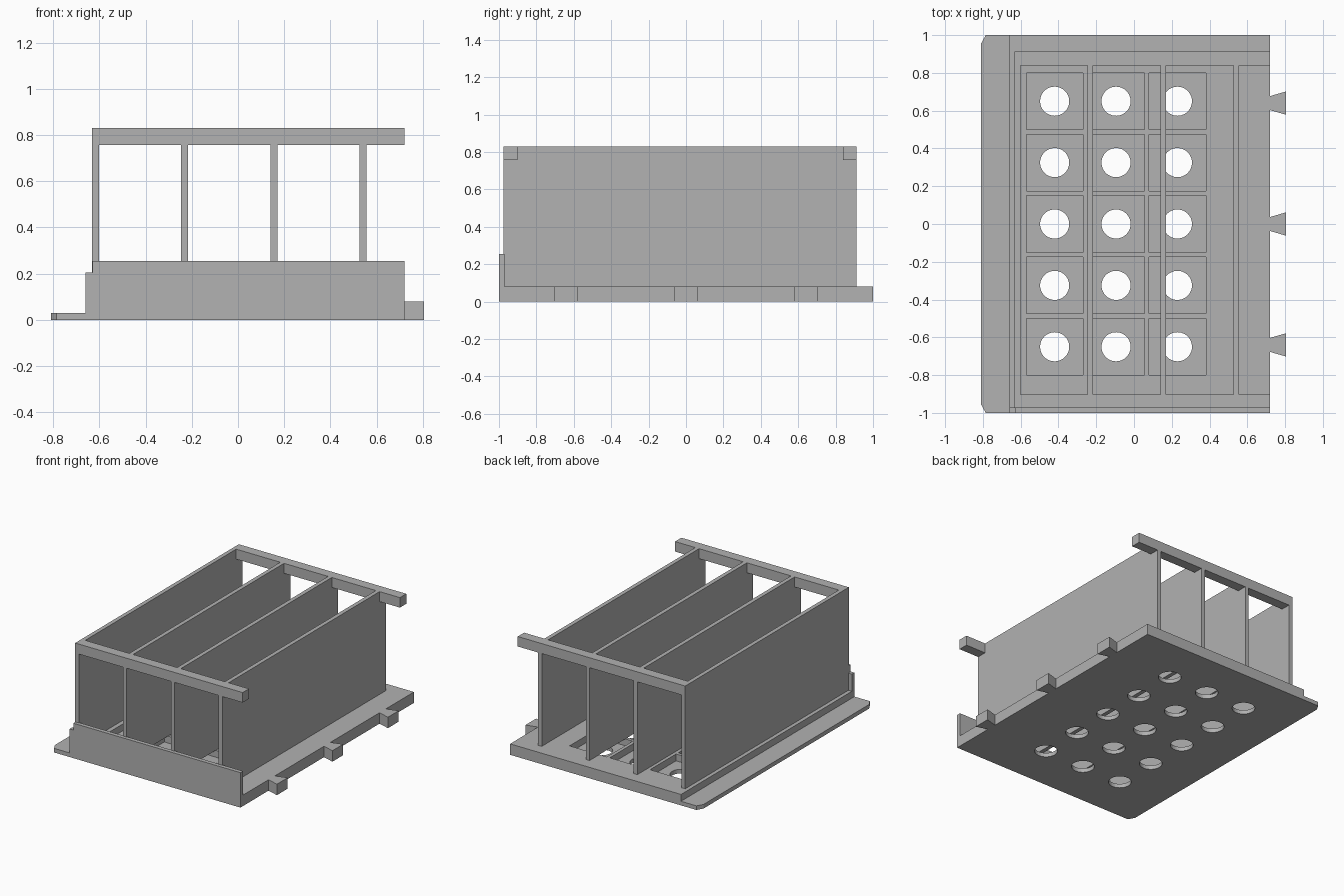
import bpy
import bmesh

cube = bpy.data.objects.get("Cube")
if cube:
    bpy.data.objects.remove(cube, do_unlink=True)

grey = bpy.data.materials.new("plain grey")
grey.use_nodes = True
COLOUR = (0.445, 0.445, 0.445, 1)
grey.diffuse_color = COLOUR
grey.node_tree.nodes["Principled BSDF"].inputs["Base Color"].default_value = COLOUR


def finish(name, bm):
    bmesh.ops.recalc_face_normals(bm, faces=bm.faces)
    mesh = bpy.data.meshes.new(name)
    bm.to_mesh(mesh)
    bm.free()
    mesh.materials.append(grey)
    obj = bpy.data.objects.new(name, mesh)
    bpy.context.collection.objects.link(obj)
    return obj


def add_prism(bm, outline, axis, low, high):
    """Extrude a closed 2D outline along y or z."""
    def place(u, v, w):
        return (u, v, w) if axis == "z" else (u, w, v)
    face = bm.faces.new([bm.verts.new(place(u, v, low)) for u, v in outline])
    out = bmesh.ops.extrude_face_region(bm, geom=[face])
    new_verts = [g for g in out["geom"] if isinstance(g, bmesh.types.BMVert)]
    bmesh.ops.translate(bm, verts=new_verts, vec=place(0, 0, high - low))


def prism(name, outline, axis, low, high):
    bm = bmesh.new()
    add_prism(bm, outline, axis, low, high)
    return finish(name, bm)


def rect(x0, x1, y0, y1):
    return [(x0, y0), (x1, y0), (x1, y1), (x0, y1)]


def box(name, x, y, z):
    return prism(name, rect(*x, *y), "z", *z)


def cut(obj, cutter):
    mod = obj.modifiers.new("cut", "BOOLEAN")
    mod.operation = "DIFFERENCE"
    mod.solver = "EXACT"
    mod.object = cutter
    bpy.context.view_layer.objects.active = obj
    bpy.ops.object.modifier_apply(modifier=mod.name)
    bpy.data.objects.remove(cutter, do_unlink=True)


LEFT, RIGHT = -0.66, 0.72
BASE_TOP, LIP_TOP = 0.08, 0.03
WALL_FRONT, WALL_BACK, WALL_TOP = -0.975, 0.912, 0.83

# Floor plate with a grid of square pockets, each pierced by a round hole
base = box("base_plate", (LEFT, RIGHT), (-1, 1), (0, BASE_TOP))
pockets, holes = bmesh.new(), bmesh.new()
for col in range(3):
    for row in range(-2, 3):
        x, y = -0.42 + 0.325 * col, 0.325 * row
        add_prism(pockets, rect(x - 0.15, x + 0.15, y - 0.15, y + 0.15),
                  "z", LIP_TOP, 0.2)
        ring = bmesh.ops.create_cone(holes, cap_ends=True, segments=48,
                                     radius1=0.077, radius2=0.077, depth=0.4)
        bmesh.ops.translate(holes, verts=ring["verts"], vec=(x, y, 0))
for name, bm in (("pocket_cutter", pockets), ("hole_cutter", holes)):
    cutter = finish(name, bm)
    cutter.hide_render = True
    cut(base, cutter)

# Thin side lip with clipped corners
prism("side_lip", [(LEFT, -1), (LEFT, 1), (-0.785, 1), (-0.81, 0.955),
                   (-0.81, -0.955), (-0.785, -1)], "z", 0, LIP_TOP)

# Low front panel with a stepped corner
prism("front_panel", [(LEFT, 0), (RIGHT, 0), (RIGHT, 0.255), (-0.63, 0.255),
                      (-0.63, 0.205), (LEFT, 0.205)], "y", -1, -0.97)

# Upright dividers
for i in range(4):
    x = -0.632 + 0.386 * i
    box(f"divider_{i + 1}", (x, x + 0.03), (WALL_FRONT, WALL_BACK),
        (BASE_TOP, WALL_TOP))

# Top rails tying the dividers together
for name, y in (("front_rail", WALL_FRONT), ("back_rail", WALL_BACK - 0.073)):
    box(name, (-0.632, RIGHT), (y, y + 0.073), (0.757, WALL_TOP))

# Dovetail connectors along the open side
for i, y in enumerate((-0.64, 0, 0.64)):
    prism(f"dovetail_{i + 1}", [(RIGHT, y - 0.037), (0.806, y - 0.062),
                                (0.806, y + 0.062), (RIGHT, y + 0.037)],
          "z", 0, BASE_TOP)
